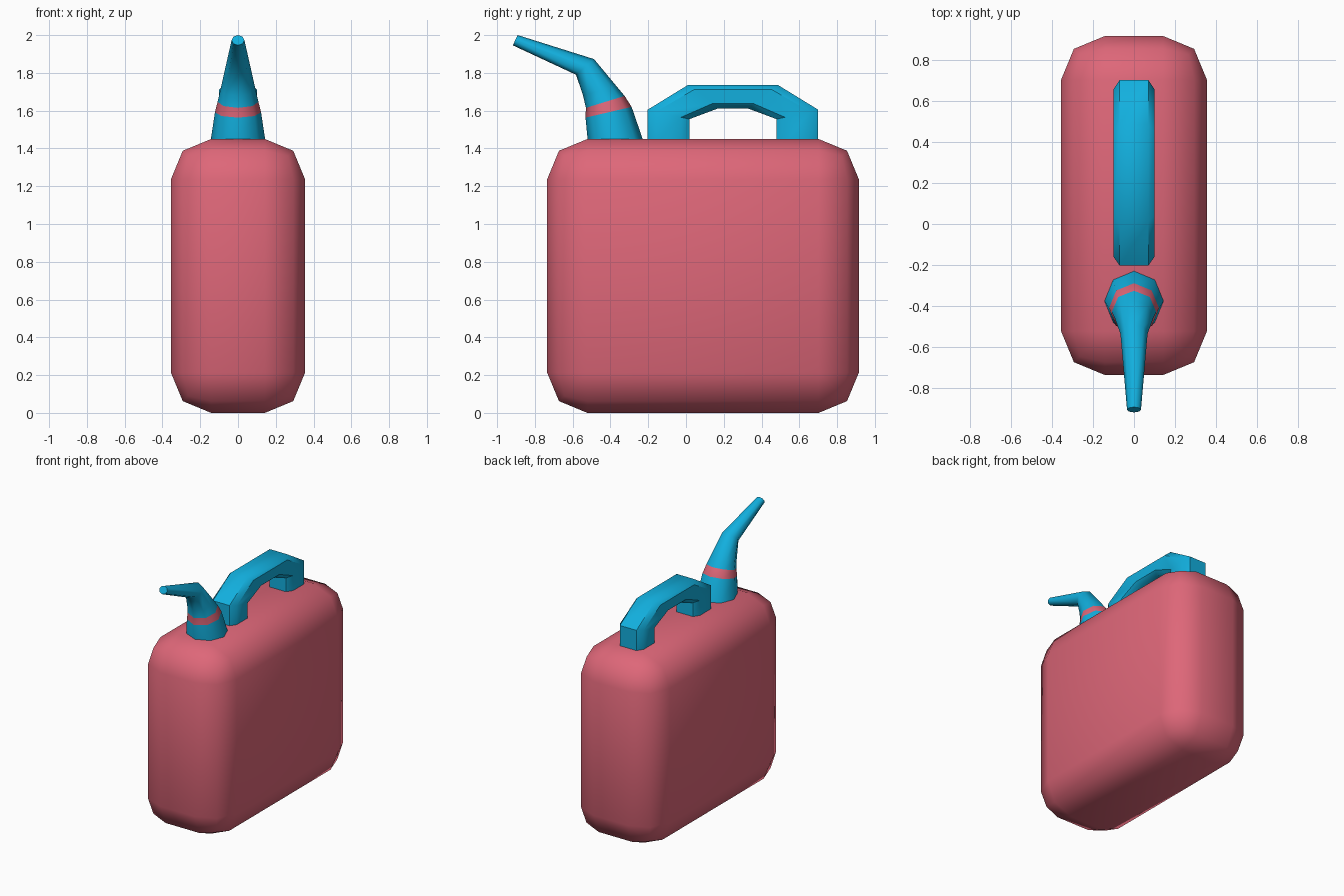
import bpy, bmesh, math

if "Cube" in bpy.data.objects:
    bpy.data.objects.remove(bpy.data.objects["Cube"])


def material(name, rgb):
    m = bpy.data.materials.new(name)
    m.diffuse_color = (*rgb, 1)
    m.use_nodes = True
    m.node_tree.nodes["Principled BSDF"].inputs["Base Color"].default_value = m.diffuse_color
    return m


RED = material("soft red", (0.73, 0.135, 0.19))
BLUE = material("bright blue", (0.006, 0.43, 0.73))


def finish(name, bm, mats, angle):
    bmesh.ops.recalc_face_normals(bm, faces=bm.faces)
    me = bpy.data.meshes.new(name)
    bm.to_mesh(me)
    bm.free()
    for m in mats:
        me.materials.append(m)
    ob = bpy.data.objects.new(name, me)
    bpy.context.collection.objects.link(ob)
    bpy.ops.object.select_all(action='DESELECT')
    ob.select_set(True)
    bpy.context.view_layer.objects.active = ob
    bpy.ops.object.shade_smooth_by_angle(angle=math.radians(angle))
    return ob


def loft(name, sections, profile, mats, angle, red_band=None):
    """Sections are (p, q, half_width), p and q being (y, z) points;
    the profile holds (x, t) with x scaled by half_width, t running p to q."""
    bm = bmesh.new()
    rings = []
    for p, q, w in sections:
        rings.append([bm.verts.new((x * w, p[0] + (q[0] - p[0]) * t,
                                    p[1] + (q[1] - p[1]) * t)) for x, t in profile])
    n = len(profile)
    for k in range(len(rings) - 1):
        a, b = rings[k], rings[k + 1]
        for i in range(n):
            j = (i + 1) % n
            f = bm.faces.new((a[i], a[j], b[j], b[i]))
            f.material_index = 1 if k == red_band else 0
    bm.faces.new(rings[0])
    bm.faces.new(rings[-1])
    return finish(name, bm, mats, angle)


# Canister body: box with rounded edges in two steps
bm = bmesh.new()
bmesh.ops.create_cube(bm, size=1)
for v in bm.verts:
    v.co = (v.co.x * 0.71, v.co.y * 1.65 + 0.09, v.co.z * 1.45 + 0.725)
bmesh.ops.bevel(bm, geom=bm.edges[:], offset=0.213, offset_type='OFFSET',
                segments=2, profile=0.5, affect='EDGES')
finish("canister_body", bm, [RED], 60)

# Handle: chamfered bar bent in an arch, outer point to inner point
bar = [(-0.7, 0), (0.7, 0), (1, 0.2), (1, 0.8), (0.7, 1), (-0.7, 1), (-1, 0.8), (-1, 0.2)]
arch = [((-0.203, 1.43), (0.018, 1.43), 0.1),
        ((-0.203, 1.605), (0.018, 1.555), 0.1),
        ((0.012, 1.737), (0.17, 1.612), 0.1),
        ((0.485, 1.737), (0.327, 1.612), 0.1),
        ((0.7, 1.605), (0.48, 1.555), 0.1),
        ((0.7, 1.43), (0.48, 1.43), 0.1)]
loft("handle", arch, bar, [BLUE], 40)

# Spout: bent eight-sided cone with a red band, front point to back point
octagon = [(math.sin(i * math.pi / 4), 0.5 - 0.5 * math.cos(i * math.pi / 4)) for i in range(8)]
bend = [((-0.52, 1.44), (-0.226, 1.44), 0.145),
        ((-0.532, 1.563), (-0.288, 1.62), 0.122),
        ((-0.53, 1.615), (-0.325, 1.678), 0.108),
        ((-0.545, 1.68), (-0.37, 1.732), 0.094),
        ((-0.582, 1.79), (-0.487, 1.873), 0.066),
        ((-0.917, 1.946), (-0.891, 2.0), 0.034)]
loft("spout", bend, octagon, [BLUE, RED], 60, red_band=1)
